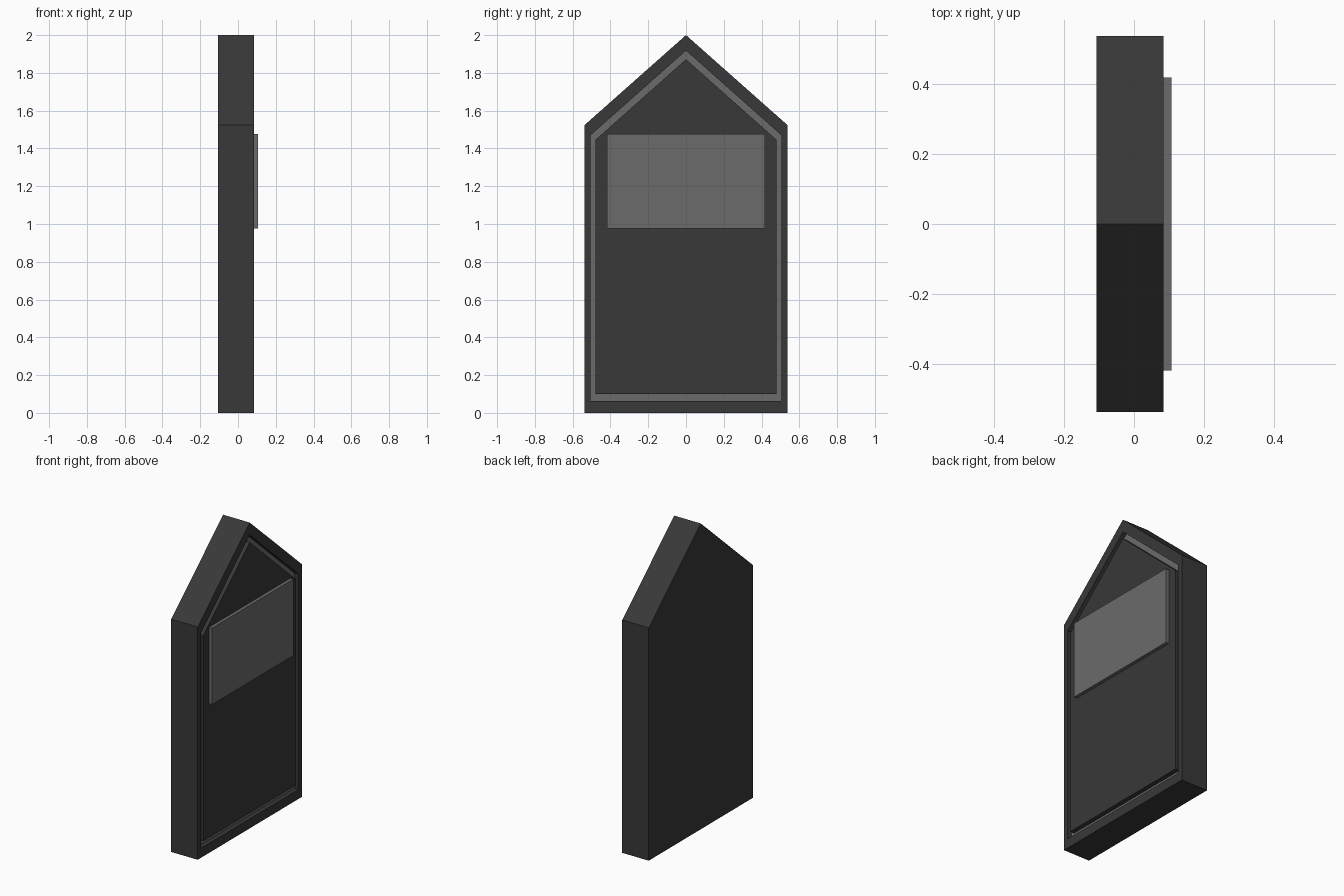
import bpy, bmesh

if "Cube" in bpy.data.objects:
    bpy.data.objects.remove(bpy.data.objects["Cube"])

BACK, FRONT, FLOOR = -0.107, 0.085, 0.055


def material(name, value):
    m = bpy.data.materials.new(name)
    m.diffuse_color = (value, value, value, 1)
    m.use_nodes = True
    m.node_tree.nodes["Principled BSDF"].inputs["Base Color"].default_value = m.diffuse_color
    return m


dark = material("dark_stone", 0.04)
light = material("light_stone", 0.147)


def gable(half, bottom, shoulder, peak):
    """House-shaped outline in the y-z plane."""
    return [(-half, bottom), (half, bottom), (half, shoulder),
            (0, peak), (-half, shoulder)]


def finish(name, bm, mats):
    bmesh.ops.recalc_face_normals(bm, faces=bm.faces)
    mesh = bpy.data.meshes.new(name)
    bm.to_mesh(mesh)
    bm.free()
    for m in mats:
        mesh.materials.append(m)
    ob = bpy.data.objects.new(name, mesh)
    bpy.context.collection.objects.link(ob)
    return ob


# Gabled slab with an engraved groove: successive outlines bridged together
outer = gable(0.538, 0, 1.523, 2.0)
groove_out = gable(0.505, 0.062, 1.47, 1.918)
groove_in = gable(0.48, 0.1, 1.445, 1.872)
steps = [(outer, BACK), (outer, FRONT), (groove_out, FRONT),
         (groove_out, FLOOR), (groove_in, FLOOR), (groove_in, FRONT)]

bm = bmesh.new()
rings = [[bm.verts.new((x, y, z)) for y, z in pts] for pts, x in steps]
for k, (a, b) in enumerate(zip(rings, rings[1:])):
    for i in range(5):
        j = (i + 1) % 5
        face = bm.faces.new((a[i], a[j], b[j], b[i]))
        face.material_index = 1 if k == 3 else 0  # light groove floor
bm.faces.new(rings[0])
bm.faces.new(rings[-1])
finish("gravestone_slab", bm, [dark, light])

# Raised blank plaque
bm = bmesh.new()
bmesh.ops.create_cube(bm, size=1)
bmesh.ops.scale(bm, vec=(0.032, 0.838, 0.5), verts=bm.verts)
plaque = finish("plaque", bm, [light])
plaque.location = (0.091, 0, 1.226)
